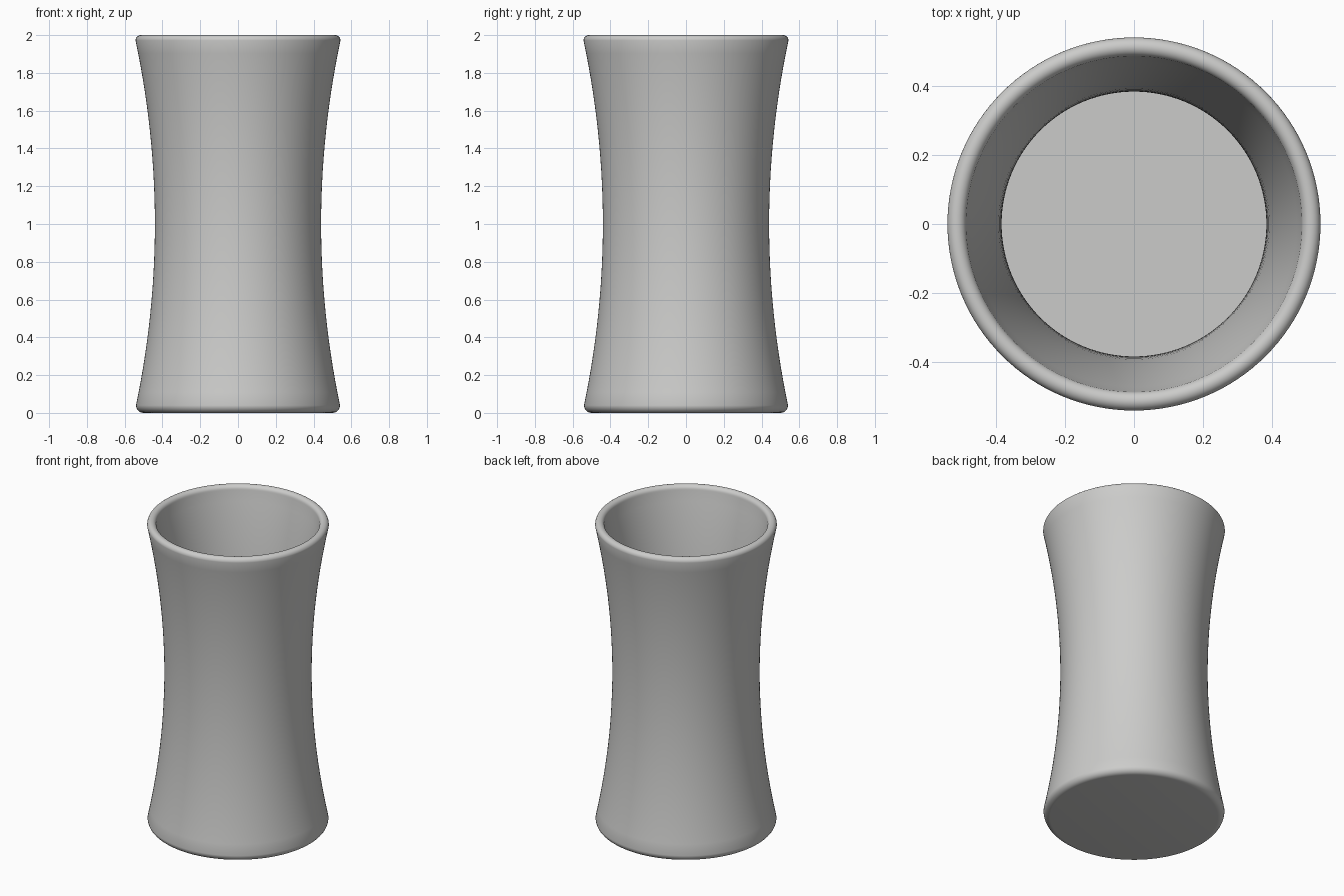
import bpy, bmesh, math

if "Cube" in bpy.data.objects:
    bpy.data.objects.remove(bpy.data.objects["Cube"])

SEGMENTS = 128
WALL = 0.055
STEPS = 28


def outer_radius(z):
    # waisted wall: narrow in the middle, flared at both ends
    return 0.44 + 0.1 * ((z - 1.0) / 0.96) ** 2


profile = [(0.0, 0.0), (0.5, 0.0)]
# rounded foot
for i in range(1, 7):
    a = math.radians(-90 + 15 * i)
    profile.append((0.5 + 0.04 * math.cos(a), 0.04 + 0.04 * math.sin(a)))
# outer wall
for i in range(1, STEPS + 1):
    z = 0.04 + (1.972 - 0.04) * i / STEPS
    profile.append((outer_radius(z), z))
# rounded rim
mid = outer_radius(1.972) - WALL / 2
for i in range(1, 12):
    a = math.radians(15 * i)
    profile.append((mid + WALL / 2 * math.cos(a), 1.972 + 0.028 * math.sin(a)))
# inner wall and floor
for i in range(STEPS + 1):
    z = 1.972 + (0.06 - 1.972) * i / STEPS
    profile.append((outer_radius(z) - WALL, z))
profile.append((0.0, 0.06))

# lathe the profile around z
bm = bmesh.new()
verts = [bm.verts.new((r, 0, z)) for r, z in profile]
edges = [bm.edges.new(p) for p in zip(verts, verts[1:])]
bmesh.ops.spin(bm, geom=verts + edges, cent=(0, 0, 0), axis=(0, 0, 1),
               angle=math.tau, steps=SEGMENTS, use_merge=False)
bmesh.ops.remove_doubles(bm, verts=bm.verts, dist=0.0001)
bmesh.ops.recalc_face_normals(bm, faces=bm.faces)
mesh = bpy.data.meshes.new("vase")
bm.to_mesh(mesh)
bm.free()

vase = bpy.data.objects.new("vase", mesh)
bpy.context.collection.objects.link(vase)

grey = bpy.data.materials.new("light grey")
grey.diffuse_color = (0.6, 0.6, 0.59, 1)
grey.use_nodes = True
grey.node_tree.nodes["Principled BSDF"].inputs["Base Color"].default_value = grey.diffuse_color
mesh.materials.append(grey)

bpy.context.view_layer.objects.active = vase
vase.select_set(True)
bpy.ops.object.shade_smooth_by_angle(angle=math.radians(35))
